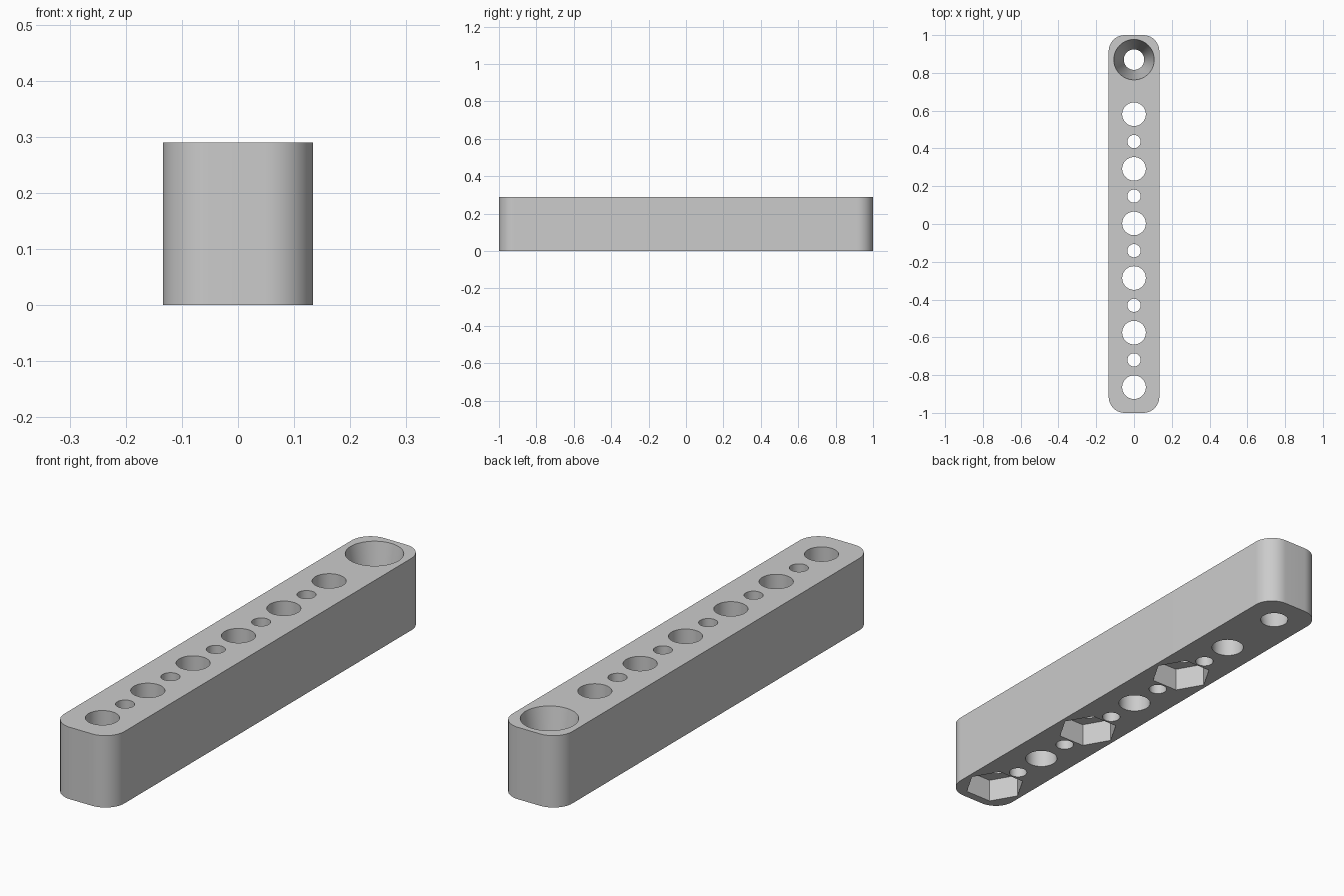
import bpy, math

cube = bpy.data.objects.get("Cube")
if cube:
    bpy.data.objects.remove(cube, do_unlink=True)

HEIGHT, WIDTH, CORNER = 0.29, 0.268, 0.085
PITCH = 0.289
FIRST = -0.864          # position of the front bolt hole

grey = bpy.data.materials.new("plain_grey")
grey.use_nodes = True
grey.diffuse_color = (0.6, 0.6, 0.6, 1)
grey.node_tree.nodes["Principled BSDF"].inputs["Base Color"].default_value = (0.6, 0.6, 0.6, 1)


def prism(name, outline, z0, z1, top=None):
    """Solid between two outlines with the same number of points."""
    top = top or outline
    n = len(outline)
    verts = [(x, y, z0) for x, y in outline] + [(x, y, z1) for x, y in top]
    faces = [list(range(n))[::-1], list(range(n, 2 * n))]
    faces += [[i, (i + 1) % n, n + (i + 1) % n, n + i] for i in range(n)]
    mesh = bpy.data.meshes.new(name)
    mesh.from_pydata(verts, [], faces)
    obj = bpy.data.objects.new(name, mesh)
    bpy.context.collection.objects.link(obj)
    return obj


def ring(y, radius, sides=64):
    return [(radius * math.cos(math.tau * i / sides),
             y + radius * math.sin(math.tau * i / sides)) for i in range(sides)]


def rounded_bar(steps=16):
    points = []
    for k, (sx, sy) in enumerate([(1, 1), (-1, 1), (-1, -1), (1, -1)]):
        for i in range(steps + 1):
            a = (k + i / steps) * math.pi / 2
            points.append((sx * (WIDTH / 2 - CORNER) + CORNER * math.cos(a),
                           sy * (1 - CORNER) + CORNER * math.sin(a)))
    return points


# Bar with rounded vertical corners
bar = prism("drilled_bar", rounded_bar(), 0, HEIGHT)
bar.data.materials.append(grey)

# Bolt holes, pin holes between them, and nut pockets under every other bolt hole
LOW, HIGH = -0.05, HEIGHT + 0.05
cutters = []
for i in range(6):
    y = FIRST + i * PITCH
    cutters.append(prism("bolt_hole_cutter", ring(y, 0.0625), LOW, HIGH))
    if i < 5:
        cutters.append(prism("pin_hole_cutter", ring(y + PITCH / 2, 0.035), LOW, HIGH))
    if i % 2 == 0:
        cutters.append(prism("nut_pocket_cutter", ring(y, 0.118, 6), LOW, 0.095))

# Tapered hole at the back, its cone extended past both faces
r_low, r_high = 0.054, 0.107
extra = (r_high - r_low) / HEIGHT * 0.05
y = FIRST + 6 * PITCH
cutters.append(prism("tapered_hole_cutter", ring(y, r_low - extra), LOW, HIGH,
                     ring(y, r_high + extra)))

bpy.ops.object.select_all(action='DESELECT')
bpy.context.view_layer.objects.active = bar
bar.select_set(True)
for cutter in cutters:
    cutter.hide_render = True
    cut = bar.modifiers.new("cut", 'BOOLEAN')
    cut.operation = 'DIFFERENCE'
    cut.solver = 'EXACT'
    cut.object = cutter
    bpy.ops.object.modifier_apply(modifier=cut.name)
    bpy.data.objects.remove(cutter, do_unlink=True)

bpy.ops.object.shade_smooth_by_angle(angle=math.radians(30))
